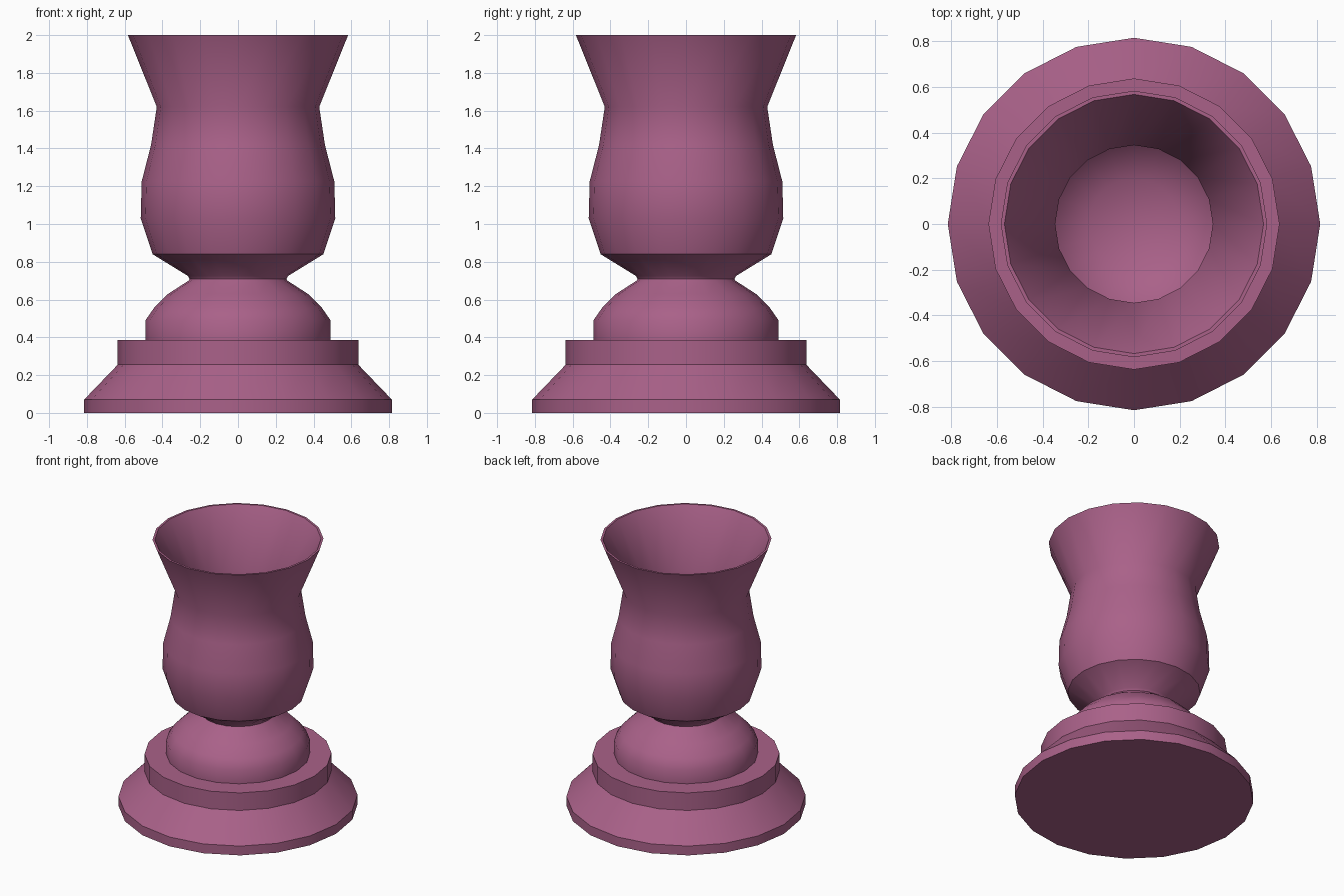
import bpy, bmesh, math

if "Cube" in bpy.data.objects:
    bpy.data.objects.remove(bpy.data.objects["Cube"])

SIDES = 20

mat = bpy.data.materials.new("plum")
mat.diffuse_color = (0.40, 0.12, 0.25, 1)
mat.use_nodes = True
mat.node_tree.nodes["Principled BSDF"].inputs["Base Color"].default_value = mat.diffuse_color


def lathe(name, profile):
    """Revolve (radius, z) points around z; zero radius becomes a pole."""
    bm = bmesh.new()
    rings = []
    for r, z in profile:
        if r == 0:
            rings.append([bm.verts.new((0, 0, z))] * SIDES)
        else:
            rings.append([bm.verts.new((r * math.cos(2 * math.pi * i / SIDES),
                                        r * math.sin(2 * math.pi * i / SIDES), z))
                          for i in range(SIDES)])
    for a, b in zip(rings, rings[1:]):
        for i in range(SIDES):
            j = (i + 1) % SIDES
            bm.faces.new(list(dict.fromkeys((a[i], a[j], b[j], b[i]))))
    bmesh.ops.recalc_face_normals(bm, faces=bm.faces)
    me = bpy.data.meshes.new(name)
    bm.to_mesh(me)
    bm.free()
    me.materials.append(mat)
    ob = bpy.data.objects.new(name, me)
    bpy.context.collection.objects.link(ob)
    bpy.ops.object.select_all(action='DESELECT')
    ob.select_set(True)
    bpy.context.view_layer.objects.active = ob
    bpy.ops.object.shade_smooth_by_angle(angle=math.radians(39))
    return ob


# Stepped foot with domed top, running up to the narrow neck
lathe("pedestal", [
    (0, 0), (0.815, 0), (0.815, 0.07), (0.637, 0.255), (0.637, 0.387),
    (0.49, 0.387), (0.49, 0.49), (0.445, 0.555), (0.37, 0.63),
    (0.262, 0.70), (0.255, 0.71), (0, 0.71)])

# Hollow cup: outer belly, waist, flared rim, then the inner bowl
lathe("cup", [
    (0, 0.705), (0.255, 0.705), (0.265, 0.725), (0.452, 0.84), (0.515, 1.03),
    (0.51, 1.225), (0.46, 1.42), (0.43, 1.62), (0.583, 2.0),
    (0.567, 2.0), (0.345, 1.60), (0.375, 1.42), (0.425, 1.225),
    (0.43, 1.05), (0.36, 0.91), (0.20, 0.82), (0, 0.79)])
